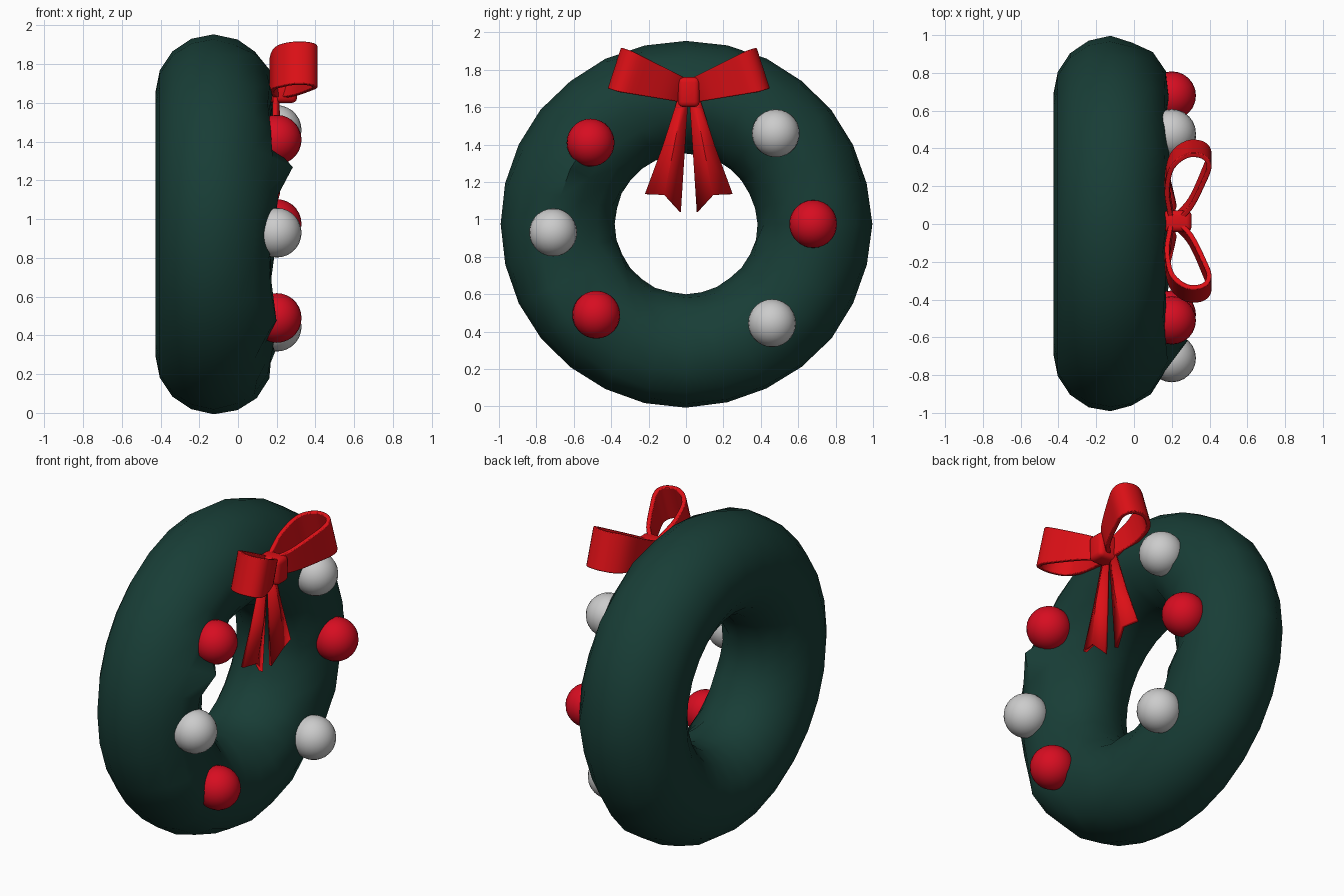
import bpy, bmesh, math, random
from mathutils import Vector, Matrix

if "Cube" in bpy.data.objects:
    bpy.data.objects.remove(bpy.data.objects["Cube"])

random.seed(5)

def material(name, rgb):
    m = bpy.data.materials.new(name)
    m.diffuse_color = (*rgb, 1)
    m.use_nodes = True
    m.node_tree.nodes["Principled BSDF"].inputs["Base Color"].default_value = m.diffuse_color
    return m

GREEN = material("wreath_green", (0.009, 0.047, 0.037))
RED = material("ribbon_red", (0.72, 0.005, 0.008))
BALL_RED = material("bauble_red", (0.68, 0.004, 0.015))

def make(name, bm, mat=None, angle=40):
    bmesh.ops.recalc_face_normals(bm, faces=bm.faces)
    me = bpy.data.meshes.new(name)
    bm.to_mesh(me)
    bm.free()
    ob = bpy.data.objects.new(name, me)
    bpy.context.collection.objects.link(ob)
    if mat:
        me.materials.append(mat)
    bpy.ops.object.select_all(action='DESELECT')
    ob.select_set(True)
    bpy.context.view_layer.objects.active = ob
    bpy.ops.object.shade_smooth_by_angle(angle=math.radians(angle))
    return ob

def loft(bm, rings, close_ends=False):
    """Skin closed rings; join last to first unless the ends are capped."""
    n = len(rings)
    for i in range(n - 1 if close_ends else n):
        a, b = rings[i], rings[(i + 1) % n]
        for j in range(len(a)):
            k = (j + 1) % len(a)
            bm.faces.new((a[j], a[k], b[k], b[j]))
    if close_ends:
        bm.faces.new(rings[0])
        bm.faces.new(rings[-1])

# Wreath: torus around x, lumpy on the front half
CZ, MAJOR, MINOR = 0.975, 0.677, 0.302
BUMPS = [(-0.66, 1.23, 0.12), (-0.68, 0.41, 0.10)]
bm = bmesh.new()
rings = []
for i in range(28):
    a = math.tau * i / 28
    ring = []
    for j in range(16):
        b = math.tau * j / 16
        front = max(0, math.cos(b) + 0.15)
        r = MAJOR + (MINOR + 0.022 * random.uniform(-1, 1) * front) * math.sin(b)
        x = -0.125 + MINOR * math.cos(b) + 0.015 * random.uniform(-1, 1) * front
        if math.sin(b) < -0.5:
            r += random.uniform(-0.015, 0.015) * front
        y, z = 1.015 * r * math.cos(a), CZ + r * math.sin(a)
        for by, bz, h in BUMPS:
            x += front * h * math.exp(-((y - by) ** 2 + (z - bz) ** 2) / 0.008)
        ring.append(bm.verts.new((x, y, z)))
    rings.append(ring)
loft(bm, rings)
make("wreath", bm, GREEN, 50)

# Baubles: three red, three plain
for i, (y, z, mat) in enumerate([
        (-0.51, 1.41, BALL_RED), (0.48, 1.46, None), (0.68, 0.975, BALL_RED),
        (-0.71, 0.93, None), (-0.48, 0.49, BALL_RED), (0.46, 0.445, None)]):
    bm = bmesh.new()
    bmesh.ops.create_uvsphere(bm, u_segments=24, v_segments=14, radius=0.128,
                              matrix=Matrix.Translation((0.2, y, z)))
    make(f"bauble_{i + 1}", bm, mat)

KNOT = Vector((0.2, 0.015, 1.68))

# Bow loops: teardrop ribbon (x, outward distance), wider at the outer end
def catmull(p, steps):
    out = []
    n = len(p)
    for i in range(n - 1):
        p0, p1, p2, p3 = p[max(i - 1, 0)], p[i], p[i + 1], p[min(i + 2, n - 1)]
        for s in range(steps):
            t = s / steps
            out.append(0.5 * (2 * p1 + (p2 - p0) * t + (2 * p0 - 5 * p1 + 4 * p2 - p3) * t * t
                              + (3 * p1 - p0 - 3 * p2 + p3) * t ** 3))
    return out + [p[-1]]

PATH = [Vector(p) for p in [(0.03, 0.02), (0.10, 0.10), (0.165, 0.24), (0.198, 0.34),
                            (0.165, 0.395), (0.08, 0.40), (0.0, 0.33), (-0.025, 0.2),
                            (-0.015, 0.1), (0.0, 0.02)]]
pts = catmull(PATH, 4)
for side, label in ((1, "right"), (-1, "left")):
    bm = bmesh.new()
    rings = []
    for i, p in enumerate(pts):
        t = (pts[min(i + 1, len(pts) - 1)] - pts[max(i - 1, 0)]).normalized()
        nrm = Vector((-t.y, t.x)) * 0.013
        half = 0.06 + 0.055 * min(1, p.y / 0.36)
        ring = []
        for s, h in ((1, -1), (1, 1), (-1, 1), (-1, -1)):
            q = p + nrm * s
            v = Matrix.Rotation(math.radians(18), 3, 'X') @ Vector((q.x, q.y, h * half))
            ring.append(bm.verts.new(KNOT + Vector((v.x, v.y * side, v.z))))
        rings.append(ring)
    loft(bm, rings, True)
    ob = make(f"bow_loop_{label}", bm, RED)
    bev = ob.modifiers.new("soft_edges", 'BEVEL')
    bev.width, bev.segments = 0.005, 2

# Bow tails: folded strips with a notched end (outward distance, x, z)
for side, label in ((1, "right"), (-1, "left")):
    bm = bmesh.new()
    rows = [[(0.012, 0.19, 1.64), (0.035, 0.20, 1.64), (0.06, 0.19, 1.64)],
            [(0.03, 0.185, 1.36), (0.085, 0.215, 1.38), (0.14, 0.185, 1.39)],
            [(0.05, 0.18, 1.04), (0.135, 0.205, 1.13), (0.235, 0.18, 1.135)]]
    vs = [[bm.verts.new((x, KNOT.y + side * (d - 0.004), z)) for d, x, z in r] for r in rows]
    for a, b in zip(vs, vs[1:]):
        for k in range(2):
            bm.faces.new((a[k], a[k + 1], b[k + 1], b[k]))
    ob = make(f"bow_tail_{label}", bm, RED, 25)
    sol = ob.modifiers.new("thickness", 'SOLIDIFY')
    sol.thickness, sol.offset = 0.022, 0

# Knot: rounded block
bm = bmesh.new()
bmesh.ops.create_cube(bm, size=1, matrix=Matrix.Translation((0.23, 0.015, 1.68))
                      @ Matrix.Diagonal((0.15, 0.115, 0.16, 1)))
bmesh.ops.bevel(bm, geom=bm.edges[:], offset=0.028, segments=3, profile=0.5, affect='EDGES')
make("bow_knot", bm, RED)
